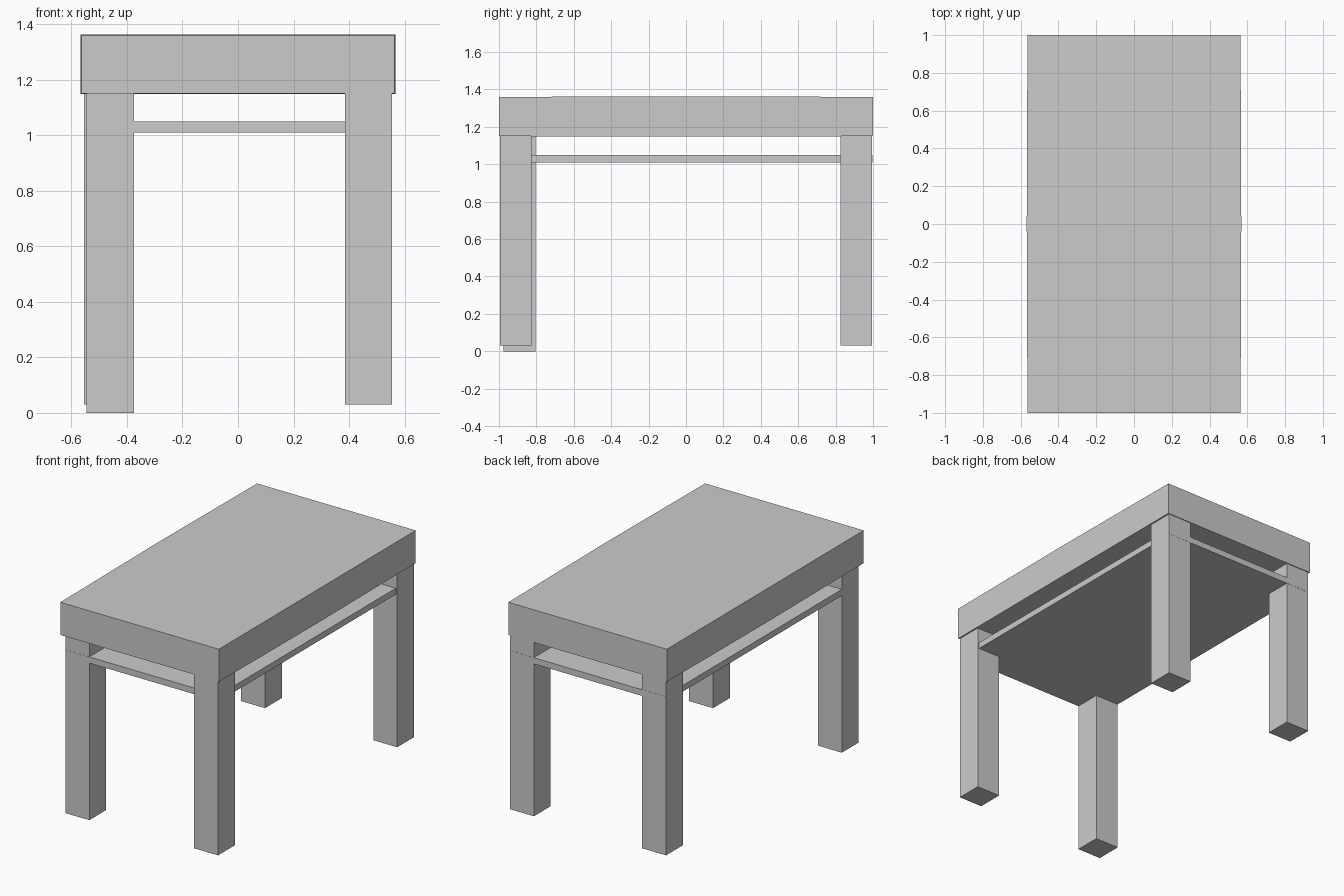
import bpy, bmesh
from mathutils import Vector

if "Cube" in bpy.data.objects:
    bpy.data.objects.remove(bpy.data.objects["Cube"])


def box(name, lo, hi):
    """Axis-aligned box between two opposite corners."""
    lo, hi = Vector(lo), Vector(hi)
    bm = bmesh.new()
    bmesh.ops.create_cube(bm, size=1)
    bmesh.ops.scale(bm, vec=hi - lo, verts=bm.verts)
    bmesh.ops.translate(bm, vec=(lo + hi) / 2, verts=bm.verts)
    mesh = bpy.data.meshes.new(name)
    bm.to_mesh(mesh)
    bm.free()
    obj = bpy.data.objects.new(name, mesh)
    bpy.context.collection.objects.link(obj)
    return obj


# Thick table top, very slightly fuller at its middle cross-section
top = box("table_top", (-0.564, -1, 1.15), (0.564, 1, 1.36))
bm = bmesh.new()
bm.from_mesh(top.data)
cut = bmesh.ops.bisect_plane(bm, geom=bm.verts[:] + bm.edges[:] + bm.faces[:],
                             plane_co=(0, 0, 0), plane_no=(0, 1, 0))
for v in cut["geom_cut"]:
    if isinstance(v, bmesh.types.BMVert):
        v.co.x *= 1.007
        v.co.z += 0.003 if v.co.z > 1.25 else -0.002
bm.to_mesh(top.data)
bm.free()

# Square legs; the front left one sits a little lower and further in
LEG = 0.17
for name, x, y, z in (
    ("front_left_leg", -0.545, -0.975, 0.0),
    ("front_right_leg", 0.385, -0.995, 0.03),
    ("back_left_leg", -0.555, 0.825, 0.03),
    ("back_right_leg", 0.385, 0.825, 0.03),
):
    box(name, (x, y, z), (x + LEG, y + LEG, 1.15))

# Thin shelf just below the top
box("shelf", (-0.545, -0.976, 1.01), (0.545, 0.996, 1.05))
